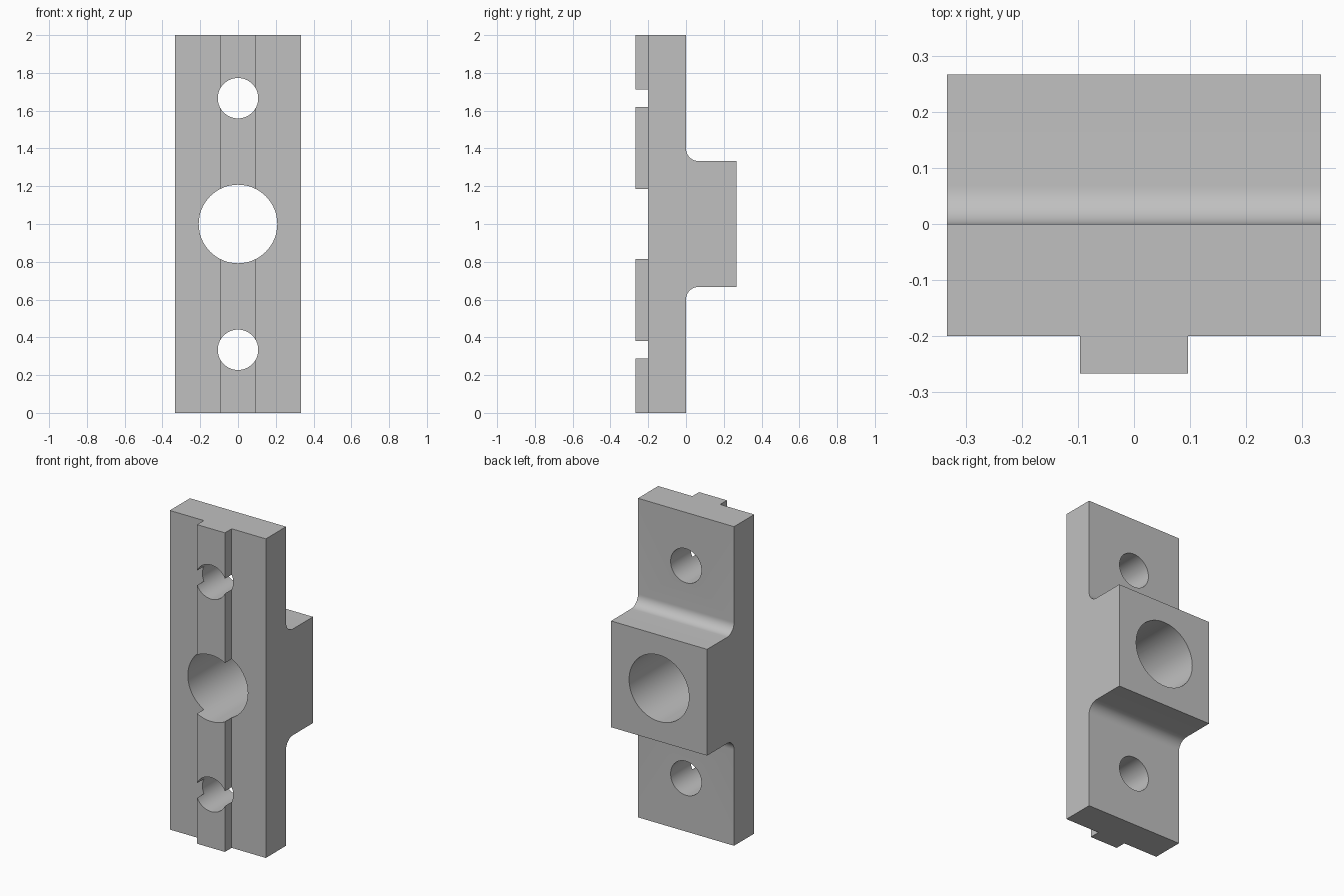
import bpy
import bmesh
from math import cos, sin, pi, radians
from mathutils import Vector

cube = bpy.data.objects.get("Cube")
if cube:
    bpy.data.objects.remove(cube, do_unlink=True)

HALF_W, RIB_HALF = 0.333, 0.0963
FRONT, FACE, BACK = -0.267, -0.2, 0.267
BOSS_HALF, FILLET = 0.333, 0.067

grey = bpy.data.materials.new("plain grey")
grey.use_nodes = True
colour = (0.53, 0.53, 0.53, 1)
grey.diffuse_color = colour
grey.node_tree.nodes["Principled BSDF"].inputs["Base Color"].default_value = colour


def extrude_profile(name, points, direction):
    """Solid made by sweeping a flat outline along a direction."""
    bm = bmesh.new()
    face = bm.faces.new([bm.verts.new(p) for p in points])
    swept = bmesh.ops.extrude_face_region(bm, geom=[face])["geom"]
    bmesh.ops.translate(bm, vec=Vector(direction),
                        verts=[v for v in swept if isinstance(v, bmesh.types.BMVert)])
    bmesh.ops.recalc_face_normals(bm, faces=bm.faces)
    mesh = bpy.data.meshes.new(name)
    bm.to_mesh(mesh)
    bm.free()
    mesh.materials.append(grey)
    obj = bpy.data.objects.new(name, mesh)
    bpy.context.collection.objects.link(obj)
    return obj


def combine(target, tool, operation):
    """Apply a boolean and discard the tool."""
    bpy.context.view_layer.objects.active = target
    mod = target.modifiers.new(operation, "BOOLEAN")
    mod.operation, mod.solver, mod.object = operation, "EXACT", tool
    bpy.ops.object.modifier_apply(modifier=mod.name)
    bpy.data.objects.remove(tool, do_unlink=True)


# Side outline: plate with a rear boss blended in by fillets
steps = 12
upper = [(BACK, 1 + BOSS_HALF)]
for i in range(steps + 1):
    a = pi / 2 * i / steps
    upper.append((FILLET * (1 - sin(a)), 1 + BOSS_HALF + FILLET * (1 - cos(a))))
upper += [(0, 2), (FACE, 2)]
outline = upper + [(y, 2 - z) for y, z in reversed(upper)]
body = extrude_profile("bracket_body", [(-HALF_W, y, z) for y, z in outline],
                       (2 * HALF_W, 0, 0))

# Raised locating rib down the front
rib = extrude_profile("front_rib", [(-RIB_HALF, FRONT, 0), (RIB_HALF, FRONT, 0),
                                    (RIB_HALF, -0.1, 0), (-RIB_HALF, -0.1, 0)], (0, 0, 2))
combine(body, rib, "UNION")

# Bore through the boss and the two bolt holes
for z, r in ((1, 0.208), (0.334, 0.107), (1.666, 0.107)):
    sides = 64
    circle = [(r * cos(2 * pi * i / sides), -0.5, z + r * sin(2 * pi * i / sides))
              for i in range(sides)]
    combine(body, extrude_profile("hole_cutter", circle, (0, 1, 0)), "DIFFERENCE")

bpy.ops.object.select_all(action="DESELECT")
body.select_set(True)
bpy.context.view_layer.objects.active = body
bpy.ops.object.shade_smooth_by_angle(angle=radians(30))
